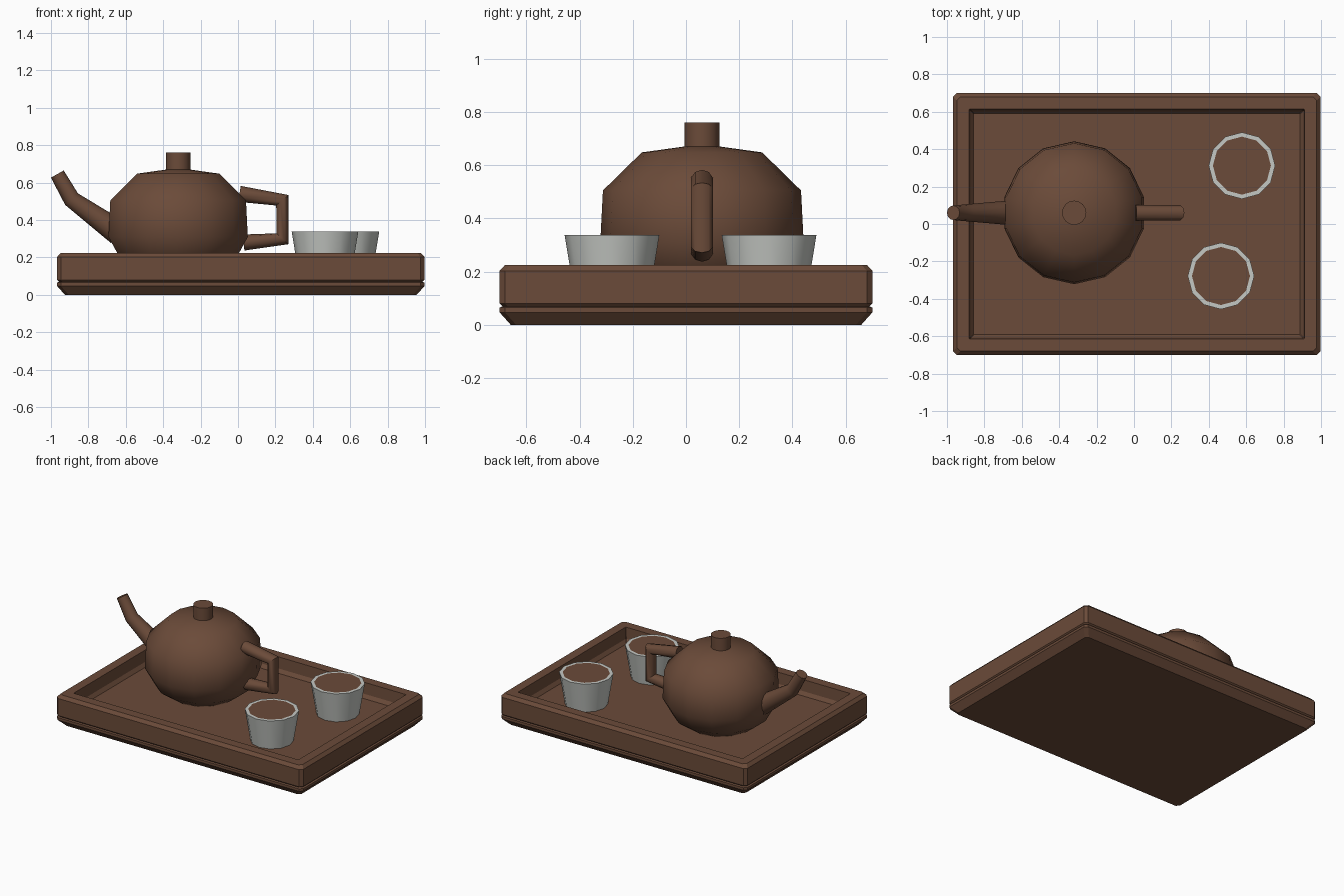
import bpy, bmesh, math
from mathutils import Vector

if "Cube" in bpy.data.objects:
    bpy.data.objects.remove(bpy.data.objects["Cube"])


def material(name, rgb):
    m = bpy.data.materials.new(name)
    m.diffuse_color = (*rgb, 1)
    m.use_nodes = True
    m.node_tree.nodes["Principled BSDF"].inputs["Base Color"].default_value = m.diffuse_color
    return m


BROWN = material("warm_brown", (0.147, 0.070, 0.041))
GREY = material("pale_grey", (0.56, 0.58, 0.55))


def loft(name, rings, mats, angle=40, cap_mat=0):
    """Skin a list of equal-sized rings, cap both ends."""
    bm = bmesh.new()
    vs = [[bm.verts.new(p) for p in r] for r in rings]
    n = len(vs[0])
    for a, b in zip(vs, vs[1:]):
        for i in range(n):
            j = (i + 1) % n
            bm.faces.new((a[i], a[j], b[j], b[i]))
    bm.faces.new(vs[0][::-1])
    bm.faces.new(vs[-1]).material_index = cap_mat
    bmesh.ops.recalc_face_normals(bm, faces=bm.faces)
    me = bpy.data.meshes.new(name)
    bm.to_mesh(me)
    bm.free()
    for m in mats:
        me.materials.append(m)
    for p in me.polygons:
        p.use_smooth = True
    me.set_sharp_from_angle(angle=math.radians(angle))
    ob = bpy.data.objects.new(name, me)
    bpy.context.collection.objects.link(ob)
    return ob


def lathe(name, cx, cy, profile, n, mats, **kw):
    """Turn an (r, z) profile round a vertical axis; a vertex points to +y."""
    rings = []
    for r, z in profile:
        rings.append([(cx + r * math.sin(2 * math.pi * i / n),
                       cy + r * math.cos(2 * math.pi * i / n), z) for i in range(n)])
    return loft(name, rings, mats, **kw)


def tube(name, y, path, n, mats):
    """Round tube along (x, z, r) points in the plane of constant y."""
    pts = [Vector((x, y, z)) for x, z, r in path]
    rings = []
    for i, (x, z, r) in enumerate(path):
        d = Vector((0, 0, 0))
        if i > 0:
            d += (pts[i] - pts[i - 1]).normalized()
        if i < len(pts) - 1:
            d += (pts[i + 1] - pts[i]).normalized()
        d.normalize()
        side = Vector((0, 1, 0))
        up = d.cross(side)
        rings.append([pts[i] + r * (up * math.cos(2 * math.pi * k / n)
                                    + side * math.sin(2 * math.pi * k / n))
                      for k in range(n)])
    return loft(name, rings, mats, angle=50)


def box_ring(inset, z, c=0.02):
    """Rectangle of the tray outline with clipped corners."""
    cx, hx, hy = 0.015, 0.982 - inset, 0.70 - inset
    out = []
    for sx, sy, flip in ((1, 1, 0), (-1, 1, 1), (-1, -1, 0), (1, -1, 1)):
        pair = [(cx + sx * hx, sy * (hy - c), z), (cx + sx * (hx - c), sy * hy, z)]
        out += pair[::-1] if flip else pair
    return out


# tray: chamfered foot, shadow groove, bevelled rim and sunken floor
FLOOR = 0.12
loft("tray", [box_ring(0.042, 0), box_ring(0, 0.047), box_ring(0, 0.065),
              box_ring(0.01, 0.07), box_ring(0, 0.08), box_ring(0, 0.203),
              box_ring(0.02, 0.225), box_ring(0.086, 0.225, 0.003),
              box_ring(0.092, 0.145, 0.003), box_ring(0.11, FLOOR, 0.003)],
     [BROWN], angle=20)

# teapot body and lid knob
PX, PY = -0.32, 0.06
lathe("teapot_body", PX, PY, [(0.22, FLOOR), (0.315, 0.19), (0.382, 0.31),
                              (0.372, 0.505), (0.226, 0.648), (0.03, 0.675)],
      14, [BROWN], angle=50)
lathe("lid_knob", PX, PY, [(0.065, 0.64), (0.065, 0.76)], 16, [BROWN])

# spout and handle
tube("spout", PY, [(-0.64, 0.333, 0.068), (-0.89, 0.512, 0.046), (-0.966, 0.646, 0.039)],
     12, [BROWN])
tube("handle", PY, [(0.008, 0.54, 0.043), (0.237, 0.506, 0.043),
                    (0.237, 0.30, 0.043), (0.03, 0.28, 0.043)], 10, [BROWN])

# two cups filled to the rim with tea
for k, (x, y) in enumerate(((0.577, 0.312), (0.465, -0.278))):
    lathe(f"cup_{k + 1}", x, y, [(0.142, FLOOR), (0.178, 0.338), (0.155, 0.338)],
          12, [GREY, BROWN], cap_mat=1)
